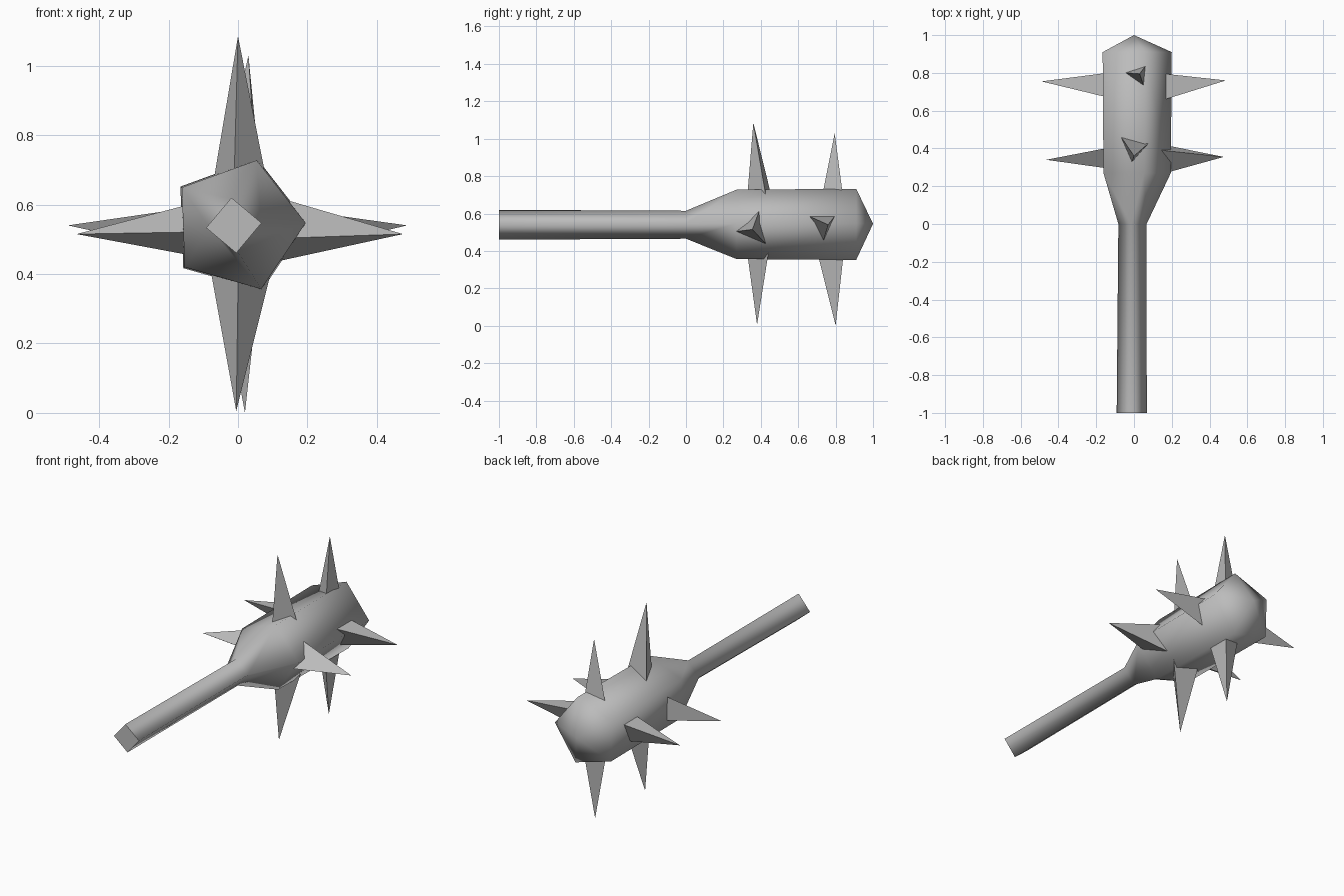
import bpy, bmesh, math
from mathutils import Vector

cube = bpy.data.objects.get("Cube")
if cube:
    bpy.data.objects.remove(cube)

grey = bpy.data.materials.new("grey")
grey.use_nodes = True
colour = (0.5, 0.5, 0.5, 1)
grey.diffuse_color = colour
grey.node_tree.nodes["Principled BSDF"].inputs["Base Color"].default_value = colour


def finish(bm, name):
    bmesh.ops.recalc_face_normals(bm, faces=bm.faces)
    mesh = bpy.data.meshes.new(name)
    bm.to_mesh(mesh)
    bm.free()
    mesh.materials.append(grey)
    obj = bpy.data.objects.new(name, mesh)
    bpy.context.collection.objects.link(obj)
    return obj


def ring(bm, sides, radius, y, start, cx=0.0, cz=0.54):
    angles = [math.radians(start) + math.tau * i / sides for i in range(sides)]
    return [bm.verts.new((cx + radius * math.cos(a), y, cz + radius * math.sin(a)))
            for a in angles]


def bridge(bm, a, b):
    # Repeated vertices collapse a quad into a triangle
    n = len(a)
    for i in range(n):
        j = (i + 1) % n
        bm.faces.new(list(dict.fromkeys((a[i], a[j], b[j], b[i]))))


# Club: square handle flaring into a five-sided head with a pointed end
bm = bmesh.new()
butt = ring(bm, 4, 0.08, -1, 5, -0.012)
neck = ring(bm, 4, 0.075, 0, 5, -0.008)
shoulder = ring(bm, 5, 0.195, 0.27, 2)
crown = ring(bm, 5, 0.2, 0.91, 2)
bridge(bm, butt, neck)
bridge(bm, [neck[i] for i in (0, 1, 2, 2, 3)], shoulder)
bridge(bm, shoulder, crown)
apex = bm.verts.new((0, 1, 0.545))
for i in range(5):
    bm.faces.new((crown[i], crown[(i + 1) % 5], apex))
for face in bm.faces:
    face.smooth = True
# Flat butt end with a sharp rim
cap = bm.faces.new(butt)
for edge in cap.edges:
    edge.smooth = False
finish(bm, "club_body")


# Spikes: three-sided points, their roots sunk into the head
def spike(name, tip, *base):
    bm = bmesh.new()
    tip = Vector(tip)
    point = bm.verts.new(tip)
    root = [bm.verts.new(tip + (Vector(p) - tip) * 1.12) for p in base]
    bm.faces.new(root)
    for i in range(3):
        bm.faces.new((root[i], root[(i + 1) % 3], point))
    finish(bm, name)


spike("top_front_spike", (0, 0.36, 1.085),
      (-0.065, 0.455, 0.7), (0.075, 0.425, 0.705), (-0.01, 0.33, 0.72))
spike("top_back_spike", (0.03, 0.795, 1.03),
      (-0.04, 0.8, 0.71), (0.06, 0.835, 0.725), (0.05, 0.735, 0.73))
spike("bottom_front_spike", (-0.005, 0.38, 0.005),
      (0, 0.33, 0.37), (-0.075, 0.44, 0.39), (0.09, 0.44, 0.385))
spike("bottom_back_spike", (0.02, 0.8, 0),
      (-0.05, 0.8, 0.38), (0.06, 0.71, 0.36), (0.06, 0.84, 0.36))
spike("left_front_spike", (0.475, 0.355, 0.515),
      (0.185, 0.275, 0.505), (0.15, 0.39, 0.61), (0.13, 0.425, 0.44))
spike("left_back_spike", (0.487, 0.76, 0.54),
      (0.165, 0.66, 0.585), (0.165, 0.795, 0.585), (0.13, 0.735, 0.455))
spike("right_front_spike", (-0.465, 0.34, 0.515),
      (-0.18, 0.3, 0.52), (-0.18, 0.395, 0.59), (-0.17, 0.395, 0.46))
spike("right_back_spike", (-0.49, 0.755, 0.54),
      (-0.18, 0.68, 0.585), (-0.18, 0.795, 0.585), (-0.17, 0.735, 0.47))
